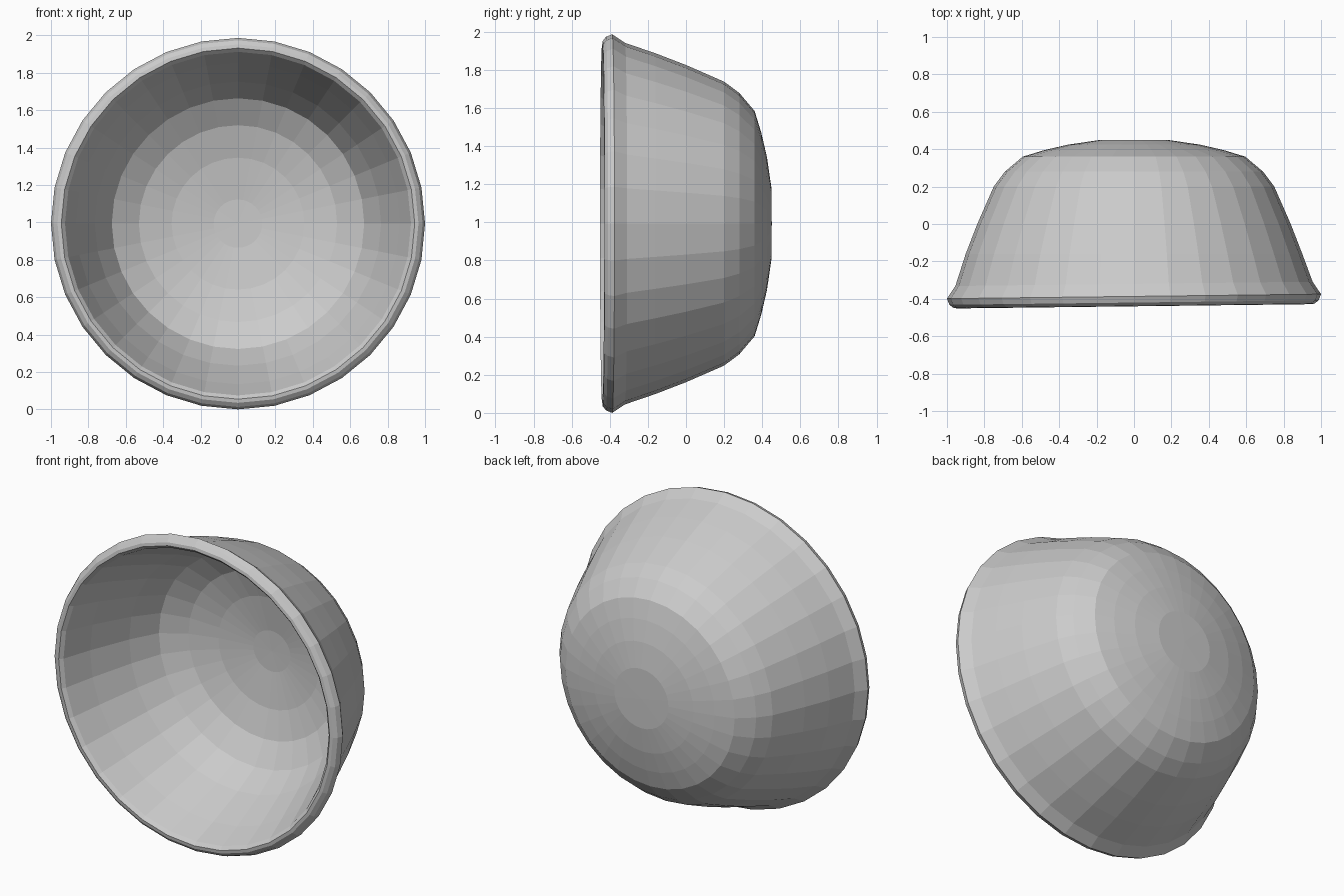
import bpy, bmesh, math

if "Cube" in bpy.data.objects:
    bpy.data.objects.remove(bpy.data.objects["Cube"])

SEGMENTS = 32
CENTRE_Z = 0.993

# Closed wall section as (radius, y): back pole, outer wall, rim, inner wall, floor pole
profile = [
    (0.0, 0.45), (0.19, 0.448), (0.35, 0.425), (0.48, 0.395), (0.595, 0.36),
    (0.69, 0.28), (0.75, 0.20), (0.838, 0.0), (0.90, -0.16), (0.955, -0.32),
    (1.0, -0.387), (0.987, -0.42), (0.965, -0.437), (0.945, -0.44),
    (0.925, -0.42), (0.865, -0.25), (0.765, 0.0), (0.675, 0.17),
    (0.53, 0.26), (0.355, 0.31), (0.13, 0.34), (0.0, 0.342),
]


def lathe_y(name, points):
    """Revolve a section around the y axis, closing both ends at a pole."""
    bm = bmesh.new()
    rings = []
    for r, y in points:
        if r == 0:
            rings.append([bm.verts.new((0, y, CENTRE_Z))] * SEGMENTS)
            continue
        ring = []
        for i in range(SEGMENTS):
            a = 2 * math.pi * i / SEGMENTS
            x = r * math.cos(a)
            tilt = 0.012 * x if y < -0.3 else 0   # slightly uneven rim
            ring.append(bm.verts.new((x, y + tilt, CENTRE_Z + 0.993 * r * math.sin(a))))
        rings.append(ring)
    for a, b in zip(rings, rings[1:]):
        for i in range(SEGMENTS):
            j = (i + 1) % SEGMENTS
            bm.faces.new(list(dict.fromkeys((a[i], a[j], b[j], b[i]))))
    bmesh.ops.recalc_face_normals(bm, faces=bm.faces)
    mesh = bpy.data.meshes.new(name)
    bm.to_mesh(mesh)
    bm.free()
    obj = bpy.data.objects.new(name, mesh)
    bpy.context.collection.objects.link(obj)
    return obj


# Bowl lying on its side, opening towards the front
lathe_y("bowl", profile)
